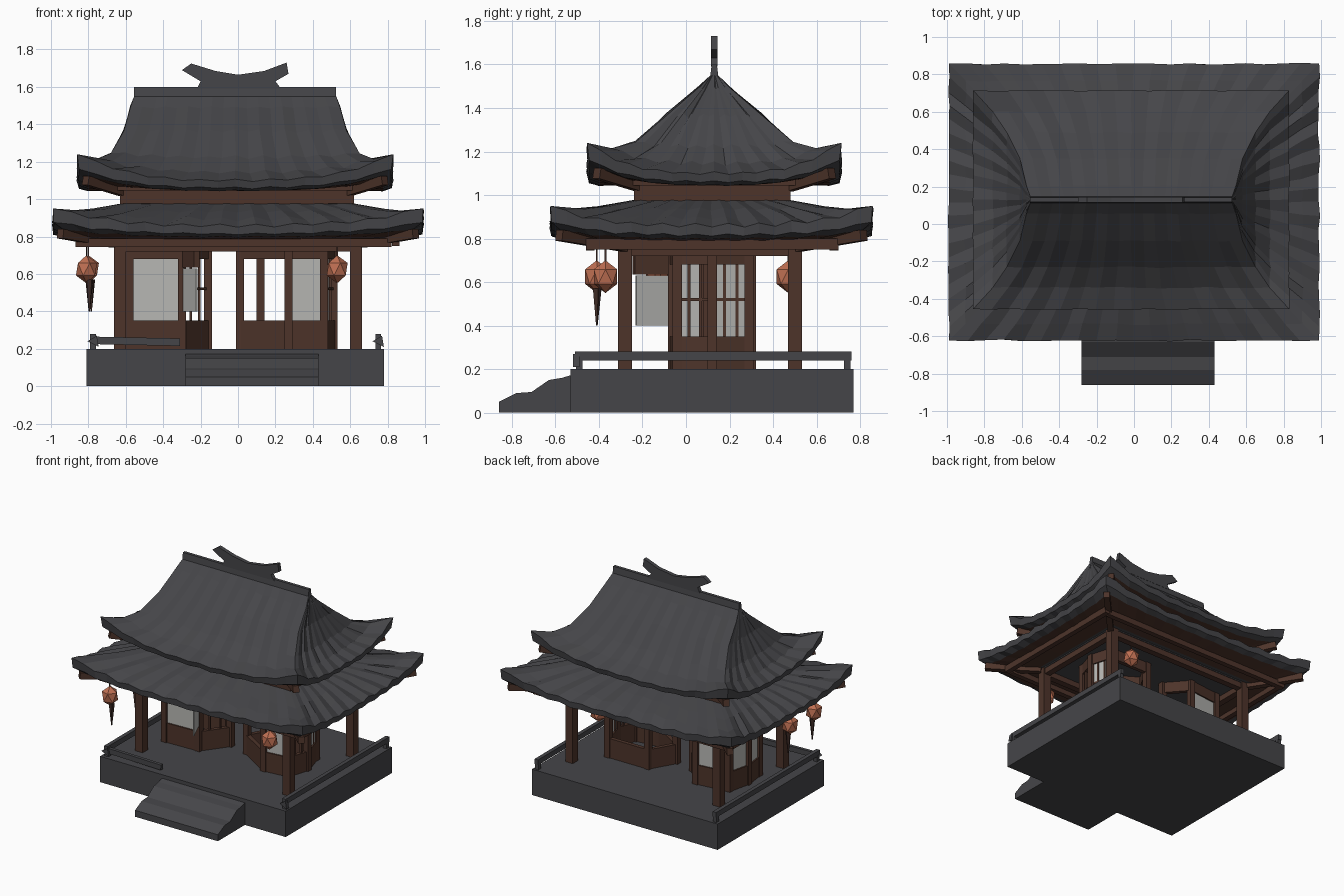
import bpy, bmesh, math, random
from mathutils import Matrix, Vector

if "Cube" in bpy.data.objects:
    bpy.data.objects.remove(bpy.data.objects["Cube"])

random.seed(4)

def mat(name, r, g, b):
    m = bpy.data.materials.new(name)
    m.diffuse_color = (r, g, b, 1)
    m.use_nodes = True
    m.node_tree.nodes["Principled BSDF"].inputs["Base Color"].default_value = m.diffuse_color
    return m

SLATE = mat("slate_grey", 0.060, 0.060, 0.066)
WOOD = mat("dark_red_wood", 0.075, 0.034, 0.023)
PAPER = mat("window_paper", 0.48, 0.48, 0.46)
ORANGE = mat("lantern_orange", 0.52, 0.16, 0.085)
TASSEL = mat("tassel_brown", 0.05, 0.025, 0.02)

def finish(name, bm, *mats):
    bmesh.ops.recalc_face_normals(bm, faces=bm.faces)
    me = bpy.data.meshes.new(name)
    bm.to_mesh(me)
    bm.free()
    for m in mats:
        me.materials.append(m)
    ob = bpy.data.objects.new(name, me)
    bpy.context.collection.objects.link(ob)
    return ob

def box(name, x0, x1, y0, y1, z0, z1, m):
    bm = bmesh.new()
    bmesh.ops.create_cube(bm, size=1, matrix=Matrix.Translation(((x0+x1)/2, (y0+y1)/2, (z0+z1)/2))
                          @ Matrix.Diagonal((x1-x0, y1-y0, z1-z0, 1)))
    return finish(name, bm, m)

def bar(name, a, b, width, height, m):
    """Rectangular bar from point a to point b."""
    a, b = Vector(a), Vector(b)
    d = b - a
    bm = bmesh.new()
    bmesh.ops.create_cube(bm, size=1, matrix=Matrix.Translation((a + b) / 2)
                          @ d.to_track_quat('X', 'Z').to_matrix().to_4x4()
                          @ Matrix.Diagonal((d.length, width, height, 1)))
    return finish(name, bm, m)

def prism(name, pts, to3d, shift, m):
    """Flat outline extruded along shift."""
    bm = bmesh.new()
    f = bm.faces.new([bm.verts.new(to3d(*p)) for p in pts])
    r = bmesh.ops.extrude_face_region(bm, geom=[f])
    bmesh.ops.translate(bm, verts=[v for v in r["geom"] if isinstance(v, bmesh.types.BMVert)], vec=shift)
    return finish(name, bm, m)

def roof(name, cx, cy, rings, n):
    """Lofts rectangular rings (half x, half y, z, corner lift, ripple, material of band above)."""
    bm = bmesh.new()
    loops = []
    for hx, hy, z, lift, rip, _ in rings:
        loop = []
        for s in range(4):
            for i in range(n):
                u = -1 + 2 * i / n
                x, y = [(u, -1), (1, u), (-u, 1), (-1, -u)][s]
                wave = rip * (0 if i == 0 else (1 if i % 2 else -1) * random.uniform(0.4, 1.2))
                loop.append(bm.verts.new((cx + x * hx + wave * random.uniform(-.6, .6),
                                          cy + y * hy + wave * random.uniform(-.6, .6),
                                          z + lift * abs(u) ** 3 + wave)))
        loops.append(loop)
    k = 4 * n
    for r in range(len(rings) - 1):
        for i in range(k):
            j = (i + 1) % k
            f = bm.faces.new((loops[r][i], loops[r][j], loops[r+1][j], loops[r+1][i]))
            f.material_index = rings[r][5]
    bm.faces.new(loops[0])
    bm.faces.new(loops[-1])
    return finish(name, bm, SLATE, WOOD)

# stone platform and front steps
box("platform", -0.81, 0.78, -0.53, 0.77, 0, 0.2, SLATE)
prism("front_steps", [(-.86, 0), (-.86, .05), (-.78, .09), (-.71, .095), (-.63, .15), (-.57, .16), (-.52, .175), (-.52, 0)],
      lambda y, z: (-0.28, y, z), (0.71, 0, 0), SLATE)

# low side rails with end posts and pointed tips
for side, x in (("left", -0.775), ("right", 0.75)):
    box(side + "_rail", x - .015, x + .015, -0.51, 0.76, 0.24, 0.28, SLATE)
    for i, y in enumerate((-0.49, 0.74)):
        box(f"{side}_rail_post_{i}", x - .015, x + .015, y - .015, y + .015, 0.2, 0.25, SLATE)
    prism(side + "_rail_tip", [(x - .03, .24), (x + .03, .21), (x + .02, .27)],
          lambda px, z: (px, -0.52, z), (0, .03, 0), SLATE)
bar("front_rail", (-0.78, -0.49, 0.245), (-0.31, -0.49, 0.235), 0.025, 0.04, SLATE)

# main posts and beams under the eaves
for i, x in enumerate((-0.63, 0.63)):
    for j, y in enumerate((-0.28, 0.5)):
        box(f"post_{i}{j}", x - .032, x + .032, y - .032, y + .032, 0.2, 0.8, WOOD)
    box(f"side_beam_{i}", x - .025, x + .025, -0.3, 0.52, 0.72, 0.77, WOOD)
    box(f"side_eave_beam_{i}", x*1.34 - .02, x*1.34 + .02, -0.46, 0.7, 0.75, 0.80, WOOD)
for j, (y, e) in enumerate(((-0.28, -0.44), (0.5, 0.68))):
    box(f"cross_beam_{j}", -0.65, 0.65, y - .025, y + .025, 0.72, 0.77, WOOD)
    box(f"eave_beam_{j}", -0.87, 0.82, e - .02, e + .02, 0.745, 0.79, WOOD)

# lower skirt roof: ceiling, soffit, eave edge, tiles
roof("lower_roof", 0, 0.117, [
    (.68, .44, .775, 0, 0, 1), (.80, .56, .785, .01, 0, 1), (.93, .69, .80, .035, .004, 0),
    (.985, .735, .815, .06, .006, 0), (.99, .74, .86, .09, .010, 0),
    (.90, .65, .895, .04, .012, 0), (.78, .52, .935, .01, .007, 0), (.62, .36, .975, 0, .002, 0)], 20)
bmesh_ceiling = box("ceiling", -0.66, 0.66, -0.3, 0.53, 0.765, 0.774, SLATE)

# wooden band between the roofs
box("upper_wall", -0.63, 0.62, -0.24, 0.48, 0.93, 1.10, WOOD)
box("upper_wall_beam", -0.66, 0.65, -0.27, 0.51, 1.045, 1.075, WOOD)

# upper hipped roof
roof("upper_roof", -0.015, 0.13, [
    (.62, .36, 1.06, 0, 0, 1), (.70, .44, 1.045, .04, 0, 1), (.79, .53, 1.045, .08, .003, 0),
    (.835, .575, 1.06, .10, .005, 0), (.845, .585, 1.10, .14, .007, 0),
    (.74, .47, 1.145, .07, .010, 0), (.665, .36, 1.225, .02, .009, 0),
    (.595, .22, 1.365, 0, .008, 0), (.56, .075, 1.49, 0, .005, 0),
    (.54, .018, 1.55, 0, 0, 0), (.54, .012, 1.60, 0, 0, 0)], 18)

# curved corner rafters beneath both roofs
for sx in (-1, 1):
    for sy in (-1, 1):
        bar("lower_corner_rafter", (sx*.66, .117 + sy*.40, .765), (sx*.95, .117 + sy*.70, .815), .045, .05, WOOD)
        bar("upper_corner_rafter", (-.015 + sx*.60, .13 + sy*.34, 1.04), (-.015 + sx*.80, .13 + sy*.54, 1.10),
            .045, .05, WOOD)

# ridge ornament with upturned ends
prism("ridge_ornament", [(-.22, 1.59), (-.20, 1.63), (-.30, 1.69), (-.25, 1.725), (-.12, 1.685), (.0, 1.665), (.14, 1.685),
                         (.26, 1.73), (.27, 1.67), (.20, 1.63), (.23, 1.59)],
      lambda x, z: (x, 0.115, z), (0, .03, 0), SLATE)

def booth(name, corners, panes, lattice):
    """Many-sided screen walls: sill, lintel, corner posts, paper panes, lattice."""
    n = len(corners)
    for i in range(n):
        (ax, ay), (bx, by) = corners[i], corners[(i + 1) % n]
        box(f"{name}_post_{i}", ax - .022, ax + .022, ay - .022, ay + .022, .2, .77, WOOD)
        for part, z0, z1 in (("sill", .2, .35), ("lintel", .68, .77)):
            bar(f"{name}_{part}_{i}", (ax, ay, (z0+z1)/2), (bx, by, (z0+z1)/2), .03, z1 - z0, WOOD)
        if i in panes:
            bar(f"{name}_pane_{i}", (ax, ay, .515), (bx, by, .515), .008, .33, PAPER)
        if i in lattice:
            for t in (1/3, 2/3):
                px, py = ax + (bx - ax) * t, ay + (by - ay) * t
                box(f"{name}_lattice_{i}", px - .007, px + .007, py - .007, py + .007, .35, .68, WOOD)
            bar(f"{name}_lattice_cross_{i}", (ax, ay, .52), (bx, by, .52), .014, .014, WOOD)

booth("left_booth", [(-.58, -.06), (-.30, -.05), (-.16, .14), (-.30, .30), (-.56, .27), (-.60, .10)],
      {0, 3, 4, 5}, {1})
booth("right_booth", [(.01, .10), (.27, -.06), (.46, -.04), (.51, .12), (.46, .29), (.12, .29)],
      {1, 3}, {2, 3})
# open shutter leaning forward from the left booth
bar("open_shutter", (-.29, -.07, .515), (-.22, -.23, .515), .008, .23, PAPER)
bar("shutter_header", (-.29, -.05, .70), (-.22, -.24, .70), .03, .13, WOOD)

# hanging lanterns
for i, (x, y, z, tassel) in enumerate(((-.81, -.41, .625, True), (-.80, -.13, .625, True),
                                       (.53, -.37, .625, False), (.42, .47, .625, False))):
    bm = bmesh.new()
    bmesh.ops.create_icosphere(bm, subdivisions=1, radius=1, matrix=Matrix.Translation((x, y, z))
                               @ Matrix.Diagonal((.063, .063, .075, 1)))
    finish(f"lantern_{i}", bm, ORANGE)
    box(f"lantern_cord_{i}", x - .004, x + .004, y - .004, y + .004, z + .06, .80, TASSEL)
    if tassel:
        bm = bmesh.new()
        bmesh.ops.create_cone(bm, cap_ends=True, segments=5, radius1=.004, radius2=.022, depth=.17,
                              matrix=Matrix.Translation((x + .015, y, z - .14)))
        finish(f"lantern_tassel_{i}", bm, TASSEL)
